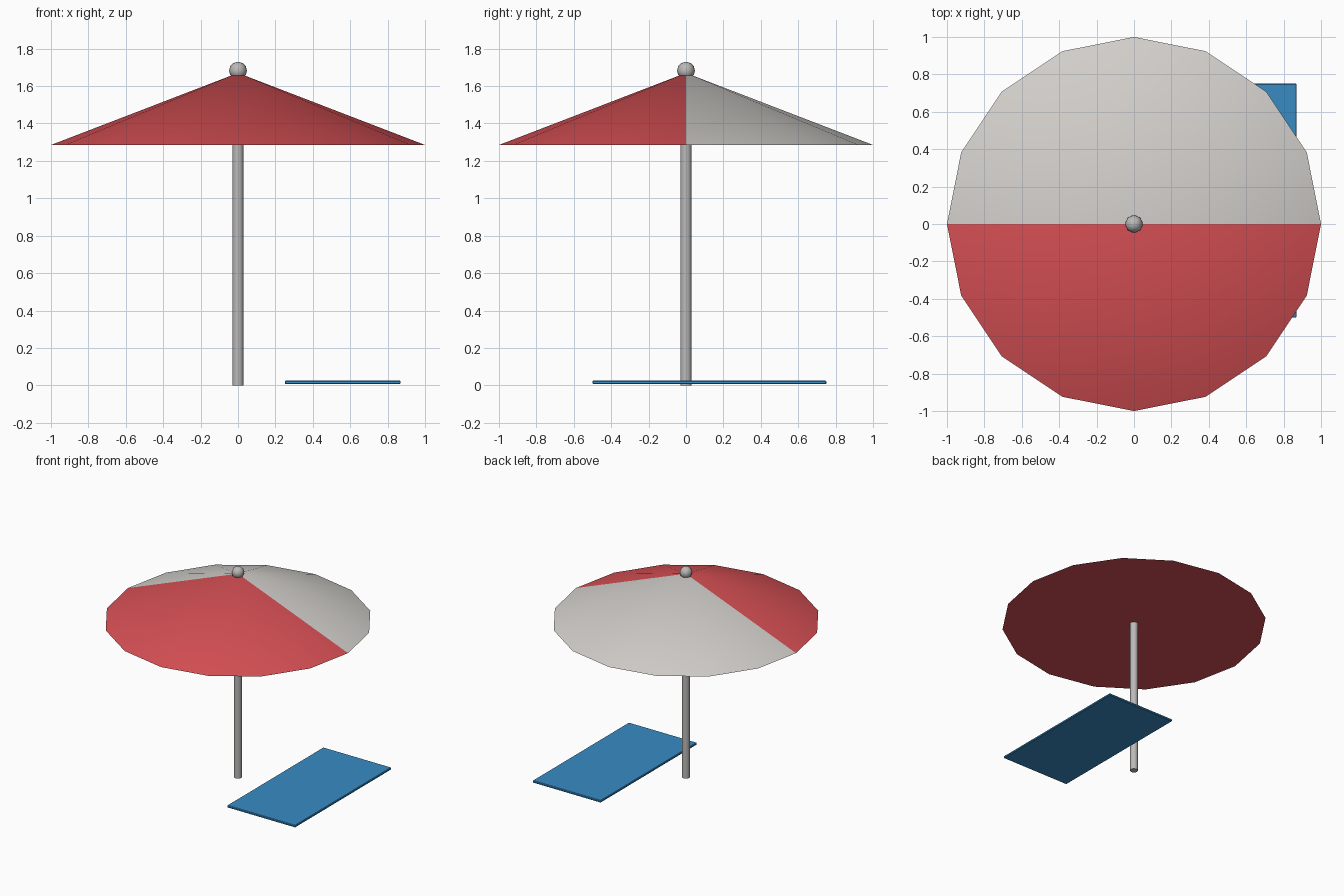
import bpy, bmesh, math

if "Cube" in bpy.data.objects:
    bpy.data.objects.remove(bpy.data.objects["Cube"])


def material(name, rgb):
    m = bpy.data.materials.new(name)
    m.diffuse_color = (*rgb, 1)
    m.use_nodes = True
    m.node_tree.nodes["Principled BSDF"].inputs["Base Color"].default_value = m.diffuse_color
    return m


red = material("red_fabric", (0.68, 0.08, 0.09))
white = material("white_fabric", (0.65, 0.63, 0.60))
grey = material("grey_metal", (0.50, 0.49, 0.48))
blue = material("blue_towel", (0.04, 0.26, 0.55))


def finish(name, *mats, angle=40):
    ob = bpy.context.object
    ob.name = ob.data.name = name
    for m in mats:
        ob.data.materials.append(m)
    if angle:
        bpy.ops.object.shade_smooth_by_angle(angle=math.radians(angle))
    return ob


# Canopy: closed 16-sided cone, back half white, front half and underside red
bpy.ops.mesh.primitive_cone_add(vertices=16, radius1=1, radius2=0, depth=0.385,
                                location=(0, 0, 1.285 + 0.385 / 2))
canopy = finish("canopy", red, white, angle=15)
for face in canopy.data.polygons:
    face.material_index = int(face.normal.z > 0 and face.center.y > 0)

# Pole
bpy.ops.mesh.primitive_cylinder_add(vertices=12, radius=0.03, depth=1.66,
                                    location=(0, 0, 0.83))
finish("pole", grey)

# Ball finial
bpy.ops.mesh.primitive_uv_sphere_add(segments=8, ring_count=6, radius=0.048,
                                     location=(0, 0, 1.682))
finish("finial", grey, angle=60)

# Beach towel with slightly softened edges
bpy.ops.mesh.primitive_cube_add(size=1, location=(0.56, 0.125, 0.016))
towel = bpy.context.object
towel.scale = (0.62, 1.25, 0.018)
bpy.ops.object.transform_apply(location=False, rotation=False, scale=True)
bevel = towel.modifiers.new("soft_edges", "BEVEL")
bevel.width = 0.004
bevel.segments = 1
finish("towel", blue, angle=None)
